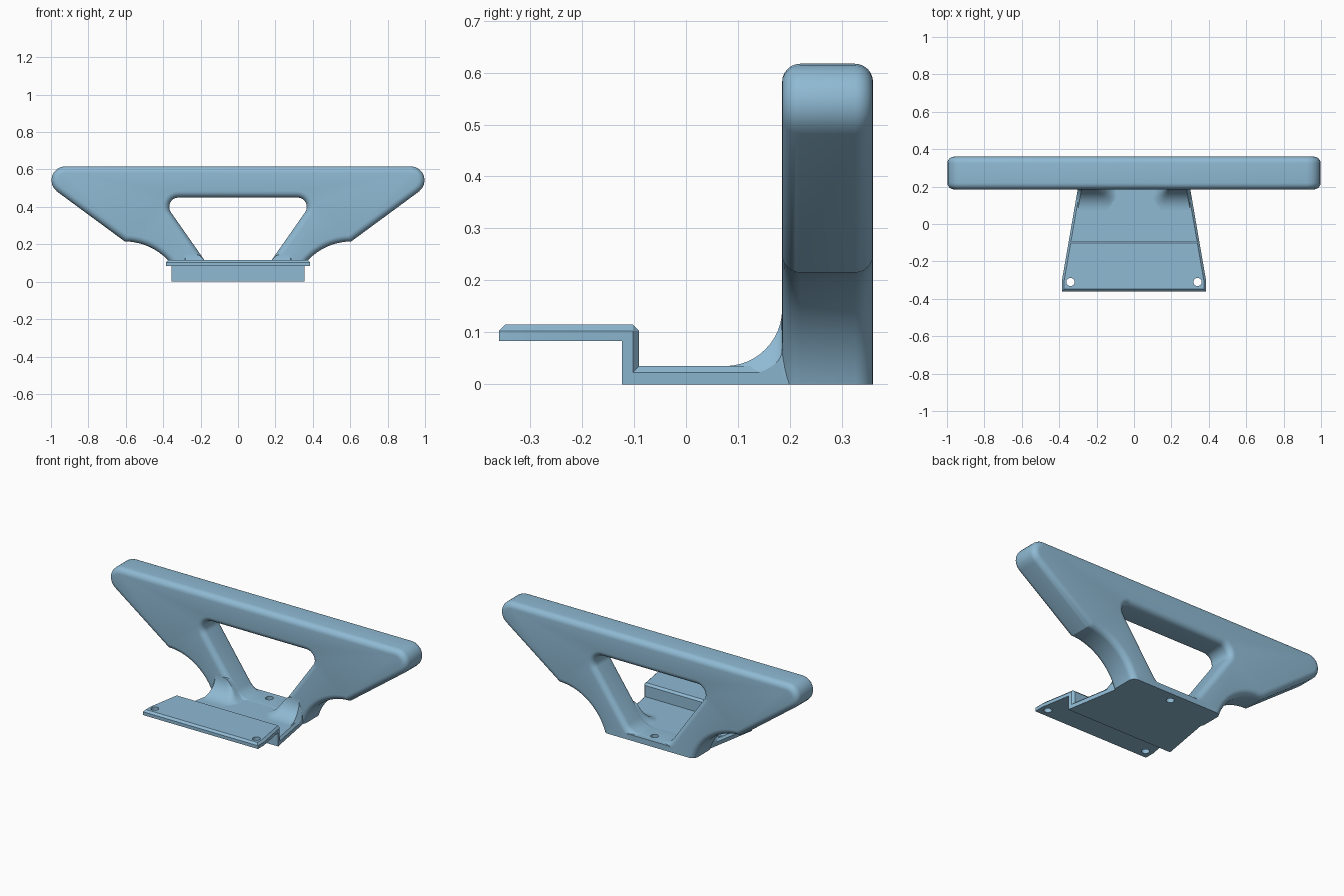
import bpy, bmesh, math
from mathutils import Vector

if "Cube" in bpy.data.objects:
    bpy.data.objects.remove(bpy.data.objects["Cube"])

blue = bpy.data.materials.new("steel blue")
blue.diffuse_color = (0.275, 0.49, 0.655, 1)
blue.use_nodes = True
blue.node_tree.nodes["Principled BSDF"].inputs["Base Color"].default_value = blue.diffuse_color


def finish(name, bm, smooth=True):
    bmesh.ops.recalc_face_normals(bm, faces=bm.faces)
    me = bpy.data.meshes.new(name)
    bm.to_mesh(me)
    bm.free()
    ob = bpy.data.objects.new(name, me)
    bpy.context.collection.objects.link(ob)
    me.materials.append(blue)
    return ob


def select(ob):
    bpy.ops.object.select_all(action='DESELECT')
    ob.select_set(True)
    bpy.context.view_layer.objects.active = ob


def fillet(points, n=8):
    """Round each (x, z, radius) corner of a closed outline."""
    out = []
    for i, (x, z, r) in enumerate(points):
        p = Vector((x, z))
        if r == 0:
            out.append(p)
            continue
        a = (Vector(points[i - 1][:2]) - p).normalized()
        b = (Vector(points[(i + 1) % len(points)][:2]) - p).normalized()
        half = a.angle(b) / 2
        c = p + (a + b).normalized() * (r / math.sin(half))
        t = r / math.tan(half)
        u, v = p + a * t - c, p + b * t - c
        ang = u.angle(v)
        for k in range(n + 1):
            f = k / n
            out.append(c + (u * math.sin((1 - f) * ang) + v * math.sin(f * ang)) / math.sin(ang))
    return out


def inset(pts, d):
    """Move a closed outline to its left by d, with mitred corners."""
    out = []
    for i, p in enumerate(pts):
        e1 = (p - pts[i - 1]).normalized()
        e2 = (pts[(i + 1) % len(pts)] - p).normalized()
        n1, n2 = Vector((-e1.y, e1.x)), Vector((-e2.y, e2.x))
        out.append(p + (n1 + n2) * (d / (1 + n1.dot(n2))))
    return out


# Wing: rounded slab with scooped lower sides and a trapezoid opening
Y0, Y1, R = 0.185, 0.36, 0.035
a0, a1 = math.pi - math.asin(0.05 / 0.315), math.pi / 2
arc = []
for k in range(17):
    a = a0 + (a1 - a0) * k / 16
    arc.append((0.605 + 0.315 * math.cos(a), -0.1 + 0.315 * math.sin(a), 0))
right = arc + [(1.151, 0.617, 0.075)]
outer = fillet(right + [(-x, z, r) for x, z, r in reversed(right)])
hole = fillet([(-0.124, 0.036, 0.1), (-0.414, 0.45, 0.05),
               (0.414, 0.45, 0.05), (0.124, 0.036, 0.1)])

bm = bmesh.new()
steps = [math.radians(15 * k) for k in range(7)]
levels = [(R * (1 - math.sin(a)), Y0 + R * (1 - math.cos(a))) for a in steps]
levels += [(d, Y0 + Y1 - y) for d, y in reversed(levels)]
caps = [[], []]
for loop in (outer, hole):
    rings = [[bm.verts.new((p.x, y, p.y)) for p in inset(loop, d)] for d, y in levels]
    n = len(loop)
    for r0, r1 in zip(rings, rings[1:]):
        for i in range(n):
            bm.faces.new((r0[i], r0[(i + 1) % n], r1[(i + 1) % n], r1[i]))
    for cap, ring in zip(caps, (rings[0], rings[-1])):
        cap += [bm.edges.get((ring[i - 1], ring[i])) for i in range(n)]
for cap in caps:
    bmesh.ops.triangle_fill(bm, use_beauty=True, edges=cap)
cut = bmesh.ops.bisect_plane(bm, geom=bm.verts[:] + bm.edges[:] + bm.faces[:], dist=1e-6,
                             plane_co=(0, 0, 0), plane_no=(0, 0, -1), clear_outer=True)
bmesh.ops.holes_fill(bm, edges=[e for e in bm.edges if e.is_boundary], sides=0)
wing = finish("wing", bm)


# Base: stepped, tapered plate with chamfered upper edges
def width(y):
    return 0.385 - 0.173 * max(0, y + 0.30)


profile = [(-0.36, 0.083), (-0.30, 0.083), (-0.123, 0.083), (-0.123, 0), (0.36, 0),
           (0.36, 0.035), (-0.09, 0.035), (-0.09, 0.115), (-0.30, 0.115), (-0.36, 0.115)]
bm = bmesh.new()
sides = [[bm.verts.new((s * width(y), y, z)) for y, z in profile] for s in (-1, 1)]
L, Rt = sides
for i in range(10):
    j = (i + 1) % 10
    bm.faces.new((L[i], L[j], Rt[j], Rt[i]))
for s in sides:
    bm.faces.new((s[0], s[1], s[8], s[9]))
    bm.faces.new(s[1:9])
bmesh.ops.recalc_face_normals(bm, faces=bm.faces)
chamfer = [bm.edges.get((s[i], s[i + 1])) for s in sides for i in (5, 6, 7, 8)]
chamfer += [bm.edges.get((L[i], Rt[i])) for i in (7, 9)]
bmesh.ops.bevel(bm, geom=chamfer, offset=0.012, offset_type='OFFSET', segments=1,
                profile=0.5, affect='EDGES')
base = finish("base", bm)

# Screw holes
for i, (x, y) in enumerate([(-0.34, -0.31), (0.34, -0.31), (0, 0.30)]):
    bpy.ops.mesh.primitive_cylinder_add(vertices=24, radius=0.022, depth=0.25, location=(x, y, 0.03))
    cutter = bpy.context.object
    cutter.name = f"screw_hole_cutter_{i + 1}"
    cutter.hide_render = True
    for ob in ((base, wing) if y > 0 else (base,)):
        m = ob.modifiers.new("screw hole", 'BOOLEAN')
        m.operation, m.object, m.solver = 'DIFFERENCE', cutter, 'EXACT'
        select(ob)
        bpy.ops.object.modifier_apply(modifier=m.name)
    bpy.data.objects.remove(cutter)


# Gussets: curved transition from the base up into each leg of the wing
def smin(a, b, k):
    h = max(k - abs(a - b), 0) / k
    return min(a, b) - h * h * k / 4


def gusset(name, s):
    bm = bmesh.new()
    path = [(0.075 + 0.11 * math.sin(a), 0.145 - 0.11 * math.cos(a))
            for a in [math.radians(7.5 * k) for k in range(13)]] + [(0.215, 0.145)]
    rows = []
    for y, h in path:
        w = width(y)
        row = []
        for k in range(17):
            x = 0.07 + (w - 0.02 - 0.07) * k / 16
            ramp = -smin(-0.034, -(0.034 + 1.43 * (x - 0.124)), 0.05)
            row.append((x, max(0.034, smin(h, ramp, 0.03))))
        drop = 0.023 + 0.057 * (h - 0.035) / 0.11
        row += [(w, h - drop), (w, 0.0)]
        rows.append([bm.verts.new((s * x, y, z)) for x, z in row])
    for r0, r1 in zip(rows, rows[1:]):
        for i in range(len(r0) - 1):
            bm.faces.new((r0[i], r0[i + 1], r1[i + 1], r1[i]))
    bmesh.ops.recalc_face_normals(bm, faces=bm.faces)
    if sum(f.normal.z for f in bm.faces) < 0:
        bmesh.ops.reverse_faces(bm, faces=bm.faces)
    # Close the underside and back inside the other parts
    rim = [e for e in bm.edges if e.is_boundary]
    low = bmesh.ops.extrude_edge_only(bm, edges=rim)
    verts = [g for g in low["geom"] if isinstance(g, bmesh.types.BMVert)]
    for v in verts:
        v.co.z = 0.0
    bmesh.ops.remove_doubles(bm, verts=bm.verts, dist=1e-5)
    bmesh.ops.holes_fill(bm, edges=[e for e in bm.edges if e.is_boundary], sides=0)
    return finish(name, bm)


gussets = [gusset("left_gusset", -1), gusset("right_gusset", 1)]

for ob in [wing, base] + gussets:
    select(ob)
    bpy.ops.object.shade_smooth_by_angle(angle=math.radians(28))
